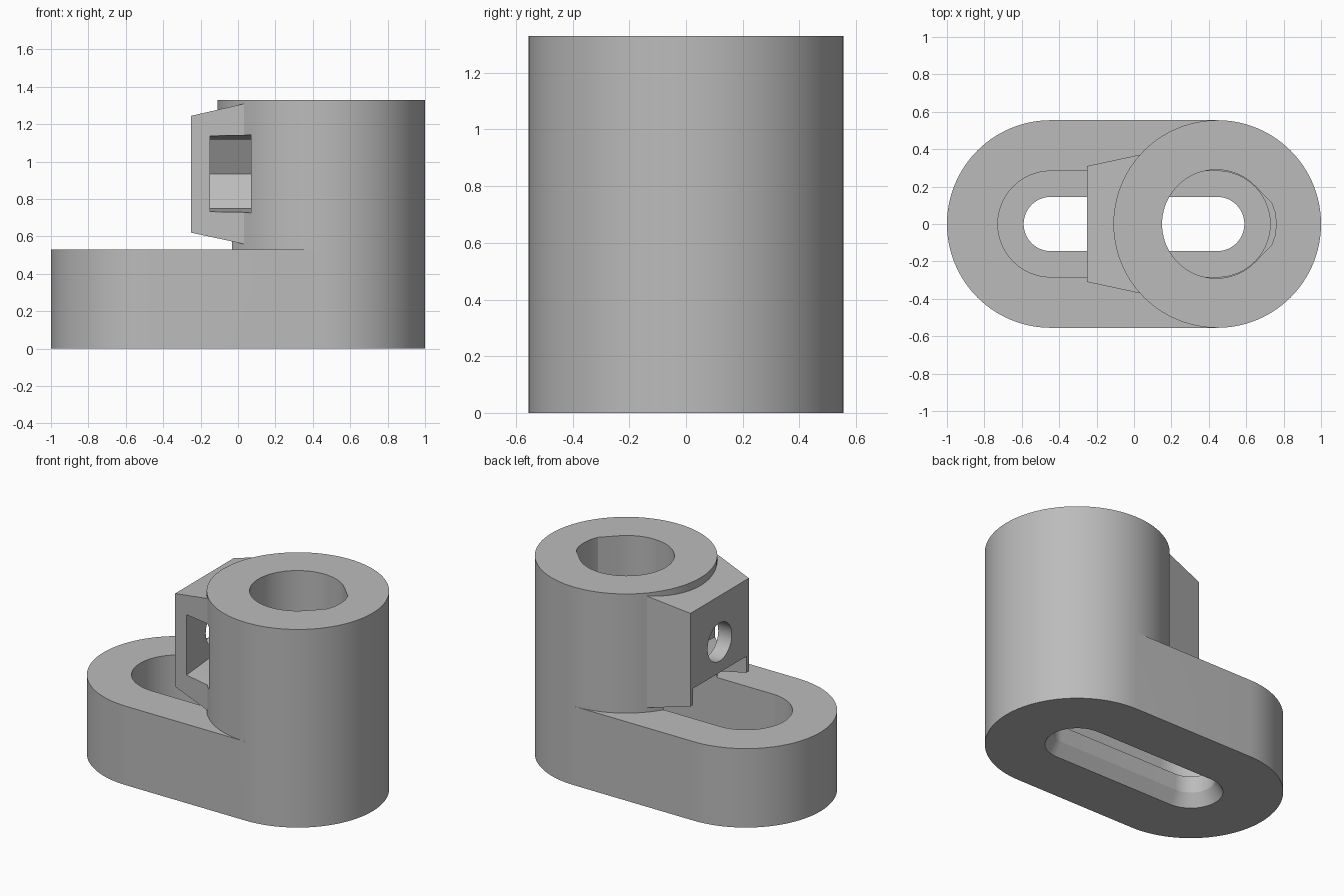
import bpy
import bmesh
from math import sin, cos, pi, radians
from mathutils import Vector

old = bpy.data.objects.get("Cube")
if old:
    bpy.data.objects.remove(old, do_unlink=True)

SEG = 48           # segments per half circle
CX = 0.445         # distance of each round end from the middle
R = 0.555          # outer radius
AXIS_Z = 0.935     # height of the clamp screw

grey = bpy.data.materials.new("plain grey")
grey.use_nodes = True
colour = (0.5, 0.5, 0.5, 1)
grey.diffuse_color = colour
grey.node_tree.nodes["Principled BSDF"].inputs["Base Color"].default_value = colour


def loft(name, rings):
    """Closed solid through rings that have equal point counts."""
    bm = bmesh.new()
    loops = [[bm.verts.new(p) for p in ring] for ring in rings]
    n = len(loops[0])
    for a, b in zip(loops, loops[1:]):
        for i in range(n):
            j = (i + 1) % n
            bm.faces.new((a[i], a[j], b[j], b[i]))
    bm.faces.new(loops[0])
    bm.faces.new(loops[-1])
    bmesh.ops.recalc_face_normals(bm, faces=bm.faces)
    mesh = bpy.data.meshes.new(name)
    bm.to_mesh(mesh)
    bm.free()
    mesh.materials.append(grey)
    obj = bpy.data.objects.new(name, mesh)
    bpy.context.collection.objects.link(obj)
    return obj


def arc(cx, r, start, end, n=SEG):
    return [(cx + r * cos(start + (end - start) * i / n),
             r * sin(start + (end - start) * i / n)) for i in range(n + 1)]


def stadium(r):
    return arc(CX, r, -pi / 2, pi / 2) + arc(-CX, r, pi / 2, 3 * pi / 2)


def at_z(outline, z):
    return [(x, y, z) for x, y in outline]


def at_x(outline, x):
    return [(x, y, z) for y, z in outline]


def block_ring(x, half_y, low, high):
    return at_x([(-half_y, low), (half_y, low), (half_y, high), (-half_y, high)], x)


# Solid parts: oblong foot, upright tube, tapered clamp block
body = loft("slotted_base_with_clamp_tube", [at_z(stadium(R), z) for z in (0, 0.53)])
circle = arc(CX, R, -pi / 2, pi / 2) + arc(CX, R, pi / 2, 3 * pi / 2)[1:-1]
tube = loft("tube_helper", [at_z(circle, z) for z in (0, 1.33)])
block = loft("block_helper", [block_ring(-0.25, 0.31, 0.62, 1.245),
                              block_ring(0.10, 0.385, 0.545, 1.325)])

# Long pocket in the foot, reaching up under the clamp block
pocket = loft("pocket_cutter", [at_z(stadium(0.283), z) for z in (0.19, 0.73)])

# Through slot with a flared mouth underneath
slot = loft("slot_cutter", [at_z(stadium(r), z)
                            for r, z in ((0.20, -0.01), (0.145, 0.08), (0.145, 0.3))])

# Rod bore with a blunt vee on the side opposite the screw
vee = [(0.735, -0.115), (0.755, -0.06), (0.76, 0), (0.755, 0.06), (0.735, 0.115)]
bore_outline = arc(CX - 0.005, 0.29, pi / 4, 7 * pi / 4, 72) + vee
bore = loft("bore_cutter", [at_z(bore_outline, z) for z in (0.53, 1.4)])

# Screw hole from the block face into the bore
hole_outline = [(y, z + AXIS_Z) for y, z in arc(0, 0.128, 0, 2 * pi, 64)[:-1]]
hole = loft("screw_hole_cutter", [at_x(hole_outline, x) for x in (-0.4, 0.3)])

# Six-sided nut trap, open and widening to the front
half = [(-0.5, 0.217), (-0.105, 0.183), (0.105, 0.183)]
trap_outline = ([(y, AXIS_Z + h) for y, h in half] + [(0.211, AXIS_Z)]
                + [(y, AXIS_Z - h) for y, h in reversed(half)])
trap = loft("nut_trap_cutter", [at_x(trap_outline, x) for x in (-0.15, 0.07)])

# Combine
helpers = [(tube, "UNION"), (block, "UNION")]
helpers += [(c, "DIFFERENCE") for c in (pocket, slot, bore, hole, trap)]
bpy.context.view_layer.objects.active = body
for helper, operation in helpers:
    mod = body.modifiers.new(helper.name, "BOOLEAN")
    mod.operation = operation
    mod.solver = "EXACT"
    mod.object = helper
    bpy.ops.object.modifier_apply(modifier=mod.name)
for helper, _ in helpers:
    bpy.data.objects.remove(helper, do_unlink=True)

# Smooth the round walls, keep edges sharp
bpy.ops.object.select_all(action="DESELECT")
body.select_set(True)
bpy.ops.object.shade_smooth_by_angle(angle=radians(20))
